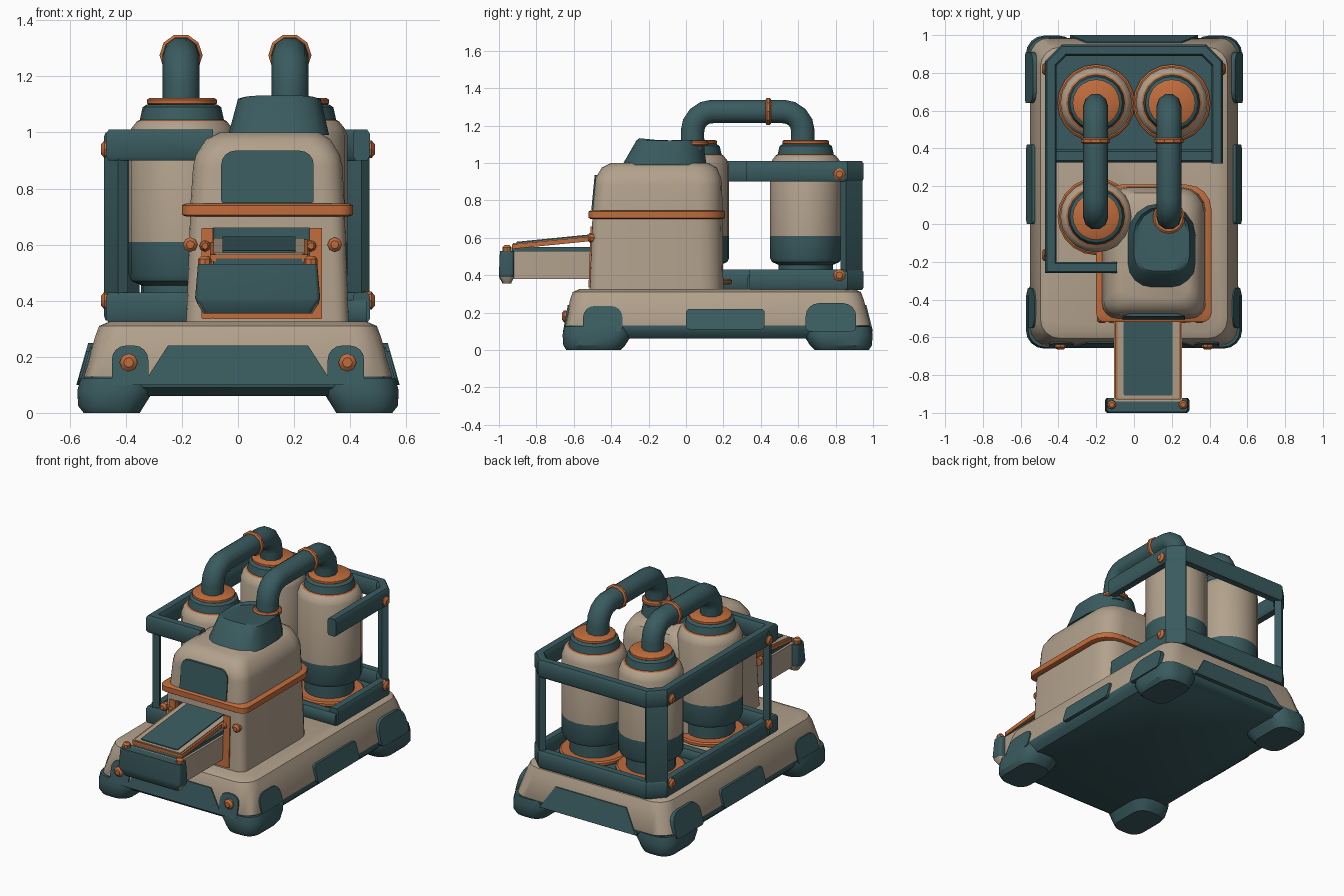
import bpy, bmesh, math
from mathutils import Vector, Matrix

if "Cube" in bpy.data.objects:
    bpy.data.objects.remove(bpy.data.objects["Cube"])


def material(name, rgb):
    m = bpy.data.materials.new(name)
    m.use_nodes = True
    m.diffuse_color = (*rgb, 1)
    m.node_tree.nodes["Principled BSDF"].inputs["Base Color"].default_value = (*rgb, 1)
    return m


MATS = [material("beige paint", (0.45, 0.36, 0.265)),
        material("dark teal metal", (0.042, 0.105, 0.115)),
        material("copper orange", (0.53, 0.15, 0.045))]
BEIGE, TEAL, ORANGE = range(3)


def finish(bm, name, angle=35):
    bmesh.ops.recalc_face_normals(bm, faces=bm.faces)
    me = bpy.data.meshes.new(name)
    bm.to_mesh(me)
    bm.free()
    for m in MATS:
        me.materials.append(m)
    ob = bpy.data.objects.new(name, me)
    bpy.context.collection.objects.link(ob)
    smooth(ob, angle)
    return ob


def smooth(ob, angle=35):
    bpy.ops.object.select_all(action='DESELECT')
    ob.select_set(True)
    bpy.context.view_layer.objects.active = ob
    bpy.ops.object.shade_smooth_by_angle(angle=math.radians(angle))


def outline(u0, u1, v0, v1, r, r_far=None, n=4):
    """Rounded rectangle; r at the low-v corners, r_far at the high-v ones."""
    far = r if r_far is None else r_far
    pts = []
    for k, (u, v, q) in enumerate([(u1 - far, v1 - far, far), (u0 + far, v1 - far, far),
                                   (u0 + r, v0 + r, r), (u1 - r, v0 + r, r)]):
        for i in range(n + 1):
            a = math.pi / 2 * (k + i / n)
            pts.append((u + q * math.cos(a), v + q * math.sin(a)))
    return pts


def bridge(name, rings, mats, closed=True):
    """Skin a list of point rings; mats holds one colour per band."""
    bm = bmesh.new()
    loops = [[bm.verts.new(p) for p in ring] for ring in rings]
    n = len(loops[0])
    for a, b, m in zip(loops, loops[1:], mats):
        for i in range(n):
            bm.faces.new((a[i], a[(i + 1) % n], b[(i + 1) % n], b[i])).material_index = m
    if closed:
        bm.faces.new(loops[0]).material_index = mats[0]
        bm.faces.new(loops[-1]).material_index = mats[-1]
    return finish(bm, name)


def loft(name, sections, mats, tilt=0.0):
    """Stack rounded rectangles (z, x0, x1, y0, y1, r[, r_back]); tilt slopes the top."""
    rings = [[(x, y, s[0]) for x, y in outline(*s[1:])] for s in sections]
    rings[-1] = [(x, y, z - tilt * (y - sections[-1][3])) for x, y, z in rings[-1]]
    return bridge(name, rings, mats)


def lathe(name, profile, mats, at=(0, 0, 0), axis=(0, 0, 1), n=20):
    rot = Vector(axis).to_track_quat('Z', 'Y')
    rings = [[Vector(at) + rot @ Vector((r * math.cos(math.tau * i / n), r * math.sin(math.tau * i / n), z))
              for i in range(n)] for r, z in profile]
    return bridge(name, rings, mats)


def ring(name, at, r, h, axis=(0, 0, 1), n=20):
    lathe(name, [(r - 0.01, -h / 2), (r, -h / 4), (r, h / 4), (r - 0.01, h / 2)], [ORANGE] * 3, at, axis, n)


def bolt(name, at, axis, r=0.032):
    lathe(name, [(r, -0.02), (r, 0.008), (r * 0.55, 0.02)], [ORANGE] * 2, at, axis, 8)


def box(name, x0, x1, y0, y1, z0, z1, mat, r=0.012):
    return loft(name, [(z0, x0, x1, y0, y1, r), (z1, x0, x1, y0, y1, r)], [mat])


def plate(name, pts, place, mat, depth=0.007):
    """Thin plate: place(u, v, w) maps the outline onto a wall, w pointing outwards."""
    return bridge(name, [[place(u, v, w) for u, v in pts] for w in (-0.025, depth)], [mat])


def rail(name, path, w, z0, z1):
    """Flat-sided bar swept along a plan path with mitred corners."""
    pts, rings = [Vector(p) for p in path], []
    for i, p in enumerate(pts):
        a = (p - pts[i - 1]).normalized() if i else (pts[1] - p).normalized()
        b = (pts[i + 1] - p).normalized() if i < len(pts) - 1 else a
        t = (a + b).normalized()
        s = Vector((-t.y, t.x)) * (w / 2 / max(t.dot(a), 0.5))
        rings.append([(*(p + s * k), z) for k, z in
                      ((0.7, z0), (1, z0 + 0.015), (1, z1 - 0.015), (0.7, z1),
                       (-0.7, z1), (-1, z1 - 0.015), (-1, z0 + 0.015), (-0.7, z0))])
    return bridge(name, rings, [TEAL] * (len(rings) - 1))


# Base with dark skirt
loft("base", [(0.06, -0.51, 0.51, -0.6, 0.93, 0.1), (0.09, -0.54, 0.54, -0.635, 0.97, 0.1),
              (0.13, -0.55, 0.55, -0.645, 0.985, 0.1), (0.27, -0.51, 0.51, -0.62, 0.95, 0.1),
              (0.31, -0.495, 0.495, -0.605, 0.935, 0.1), (0.325, -0.46, 0.46, -0.57, 0.9, 0.08)],
     [TEAL, TEAL, BEIGE, BEIGE, BEIGE])


def front_wall(u, v, w): return (u, -0.645 + 0.18 * (v - 0.13) - w, v)
def back_wall(u, v, w): return (u, 0.985 - 0.25 * (v - 0.13) + w, v)


# Corner feet and side pads
for s, side in ((-1, "right"), (1, "left")):
    def span(a, b): return sorted((s * a, s * b))
    def side_wall(u, v, w): return (s * (0.55 - 0.285 * (v - 0.13) + w), u, v)
    for f, end, edge in ((-1, "front", 0.66), (1, "rear", 0.998)):
        def foot(z, xi, xo, yi, yo, r): return (z, *span(xi, xo), *sorted((f * (edge - yi), f * (edge - yo))), r)
        loft(f"{end}_{side}_foot", [foot(0, 0.35, 0.55, 0.31, 0.02, 0.07), foot(0.025, 0.335, 0.57, 0.335, 0.004, 0.09),
                                    foot(0.08, 0.3, 0.573, 0.37, 0, 0.1), foot(0.125, 0.31, 0.56, 0.37, 0.008, 0.09)], [TEAL] * 3)
    plate(f"front_{side}_corner_pad", outline(*span(0.32, 0.45), 0.1, 0.24, 0.01, 0.05), front_wall, TEAL)
    bolt(f"front_{side}_base_bolt", front_wall(s * 0.39, 0.18, 0.008), (0, -1, 0))
    plate(f"front_{side}_side_pad", outline(-0.55, -0.34, 0.1, 0.235, 0.02, 0.06), side_wall, TEAL)
    plate(f"middle_{side}_side_pad", outline(0.0, 0.42, 0.11, 0.22, 0.02), side_wall, TEAL, 0.015)
    plate(f"rear_{side}_side_pad", outline(0.64, 0.91, 0.1, 0.25, 0.02, 0.07), side_wall, TEAL, 0.018)
for name, wall in (("front_base_panel", front_wall), ("rear_base_panel", back_wall)):
    plate(name, [(-0.34, 0.1), (0.34, 0.1), (0.25, 0.24), (-0.25, 0.24)], wall, TEAL)

# Cabinet with chute opening
cabinet = loft("cabinet", [(0.32, -0.185, 0.395, -0.515, 0.2, 0.05, 0.13),
                           (0.72, -0.17, 0.38, -0.5, 0.195, 0.05, 0.13)], [BEIGE])
cutter = box("opening_cutter", -0.09, 0.255, -0.6, -0.3, 0.44, 0.66, TEAL)
cutter.hide_render = True
cut = cabinet.modifiers.new("opening", 'BOOLEAN')
cut.operation, cut.object, cut.solver, cut.material_mode = 'DIFFERENCE', cutter, 'EXACT', 'TRANSFER'
bpy.context.view_layer.objects.active = cabinet
bpy.ops.object.modifier_apply(modifier="opening")
bpy.data.objects.remove(cutter)
smooth(cabinet)
for name, box2d in (("opening_left_trim", (0.255, 0.3, 0.335, 0.66)), ("opening_right_trim", (-0.13, -0.09, 0.335, 0.66)),
                    ("opening_lower_trim", (-0.09, 0.255, 0.335, 0.44))):
    plate(name, outline(*box2d, 0.005), lambda u, v, w: (u, -0.515 + 0.0375 * (v - 0.32) - w, v), ORANGE)
for x in (-0.17, 0.345):
    bolt("cabinet_bolt", (x, -0.505, 0.6), (0, -1, 0), 0.026)
loft("cabinet_belt", [(0.7, -0.185, 0.395, -0.51, 0.2, 0.05, 0.13), (0.706, -0.2, 0.41, -0.52, 0.208, 0.05, 0.13),
                      (0.74, -0.2, 0.41, -0.52, 0.208, 0.05, 0.13), (0.747, -0.185, 0.395, -0.51, 0.2, 0.05, 0.13)], [ORANGE] * 3)
loft("cabinet_dome", [(0.74, -0.17, 0.38, -0.5, 0.195, 0.08, 0.13), (0.88, -0.16, 0.372, -0.487, 0.193, 0.08, 0.13),
                      (0.92, -0.15, 0.363, -0.483, 0.188, 0.08, 0.13), (0.975, -0.115, 0.33, -0.45, 0.165, 0.08, 0.12),
                      (1.0, -0.065, 0.29, -0.4, 0.12, 0.06, 0.1)], [BEIGE] * 4)
plate("dome_front_panel", outline(-0.06, 0.27, 0.748, 0.935, 0.01, 0.05),
      lambda u, v, w: (u, -0.5 + 0.095 * (v - 0.74) - w, v), TEAL)
loft("dome_cap", [(0.99, -0.035, 0.325, -0.34, 0.11, 0.13, 0.17), (1.12, 0.0, 0.295, -0.265, 0.09, 0.1, 0.14),
                  (1.132, 0.015, 0.28, -0.25, 0.08, 0.09, 0.13)], [TEAL] * 2, tilt=0.1)

# Chute tray with sloping lid and end plate
box("tray_body", -0.105, 0.255, -0.94, -0.4, 0.38, 0.53, BEIGE)
box("tray_seam", -0.09, 0.24, -0.93, -0.4, 0.53, 0.55, TEAL)


def slope(u, v, w): return (u, v, 0.565 + 0.1 * (v + 0.93) + w)


for name, inset, mat, depth in (("lid_edge", 0, ORANGE, 0.0), ("lid_rim", 0.012, BEIGE, 0.005), ("lid_panel", 0.045, TEAL, 0.011)):
    plate(name, outline(-0.1 + inset, 0.25 - inset, -0.93 + inset / 2, -0.4, 0.01), slope, mat, depth)
end_plate = loft("tray_end_plate", [(0.355, -0.125, 0.265, -0.98, -0.935, 0.02), (0.39, -0.145, 0.288, -1.0, -0.92, 0.025),
                                    (0.41, -0.153, 0.293, -1.0, -0.92, 0.015), (0.53, -0.143, 0.283, -0.995, -0.92, 0.015)], [TEAL] * 3)
for face in end_plate.data.polygons:
    if face.center.z < 0.395 and face.normal.y > -0.6:
        face.material_index = BEIGE
for x in (-0.118, 0.26):
    bolt("tray_end_bolt", (x, -0.957, 0.54), (0, 0, 1), 0.024)
    bolt("tray_hinge_bolt", (x, -0.505, 0.595), (0, -1, 0), 0.02)

# Tanks
for name, x, y in (("front_right_tank", -0.2, 0.04), ("rear_right_tank", -0.2, 0.64), ("rear_left_tank", 0.2, 0.64)):
    lathe(name, [(0.145, 0.33), (0.145, 0.455), (0.18, 0.47), (0.19, 0.49), (0.19, 0.61), (0.19, 0.99),
                 (0.18, 1.015), (0.16, 1.04), (0.15, 1.045), (0.14, 1.09), (0.125, 1.1)],
          [TEAL] * 4 + [BEIGE] * 3 + [ORANGE] + [TEAL] * 2, (x, y, 0))
    ring(name + "_base_ring", (x, y, 0.365), 0.205, 0.03)
    ring(name + "_neck_ring", (x, y, 1.11), 0.125, 0.026)

# Arched pipes with collars
arc = [(0.14 - 0.105 * math.cos(a), 1.17 + 0.105 * math.sin(a)) for a in [math.pi / 8 * i for i in range(5)]]
half = [(0.035, 1.07)] + arc
path = half + [(0.66 - y, z) for y, z in reversed(half)]
for side, x in (("right", -0.203), ("left", 0.185)):
    cu = bpy.data.curves.new(side + "_pipe", 'CURVE')
    cu.dimensions, cu.bevel_depth, cu.bevel_resolution = '3D', 0.066, 3
    cu.use_fill_caps = True
    cu.materials.append(MATS[TEAL])
    sp = cu.splines.new('POLY')
    sp.points.add(len(path) - 1)
    for pt, (y, z) in zip(sp.points, path):
        pt.co = (x, y, z, 1)
    pipe = bpy.data.objects.new(side + "_pipe", cu)
    bpy.context.collection.objects.link(pipe)
    bpy.ops.object.select_all(action='DESELECT')
    pipe.select_set(True)
    bpy.context.view_layer.objects.active = pipe
    bpy.ops.object.convert(target='MESH')
    smooth(bpy.context.object, 40)
    ring(side + "_pipe_collar", (x, 0.44, 1.275), 0.077, 0.03, (0, 1, 0), 10)
ring("cap_pipe_ring", (0.185, 0.035, 1.105), 0.085, 0.03)

# Tank rack: rails, posts and floor
back = [(0.44, 0.85), (0.37, 0.92), (-0.37, 0.92), (-0.44, 0.85)]
rail("upper_rail", [(0.44, 0.32)] + back + [(-0.44, -0.23), (-0.09, -0.23)], 0.06, 0.9, 1.01)
rail("lower_rail", [(0.44, 0.34)] + back + [(-0.44, -0.23), (-0.17, -0.23)], 0.06, 0.32, 0.43)
rail("lower_cross_rail", [(0.46, 0.36), (-0.44, 0.36)], 0.07, 0.32, 0.4)
box("rack_floor", -0.42, 0.42, 0.36, 0.9, 0.32, 0.345, TEAL)
for name, x, y, dx, dy in (("rear_left_post", 0.41, 0.885, 0.045, -0.045), ("rear_right_post", -0.41, 0.885, 0.045, 0.045),
                           ("front_right_post", -0.435, -0.2, 0.025, -0.045)):
    rail(name, [(x - dx, y - dy), (x + dx, y + dy)], 0.04, 0.33, 1.0)
for x, y in ((0.468, 0.82), (-0.468, 0.82), (-0.468, -0.165)):
    for z in (0.4, 0.94):
        bolt("rack_bolt", (x, y, z), (math.copysign(1, x), 0, 0))
